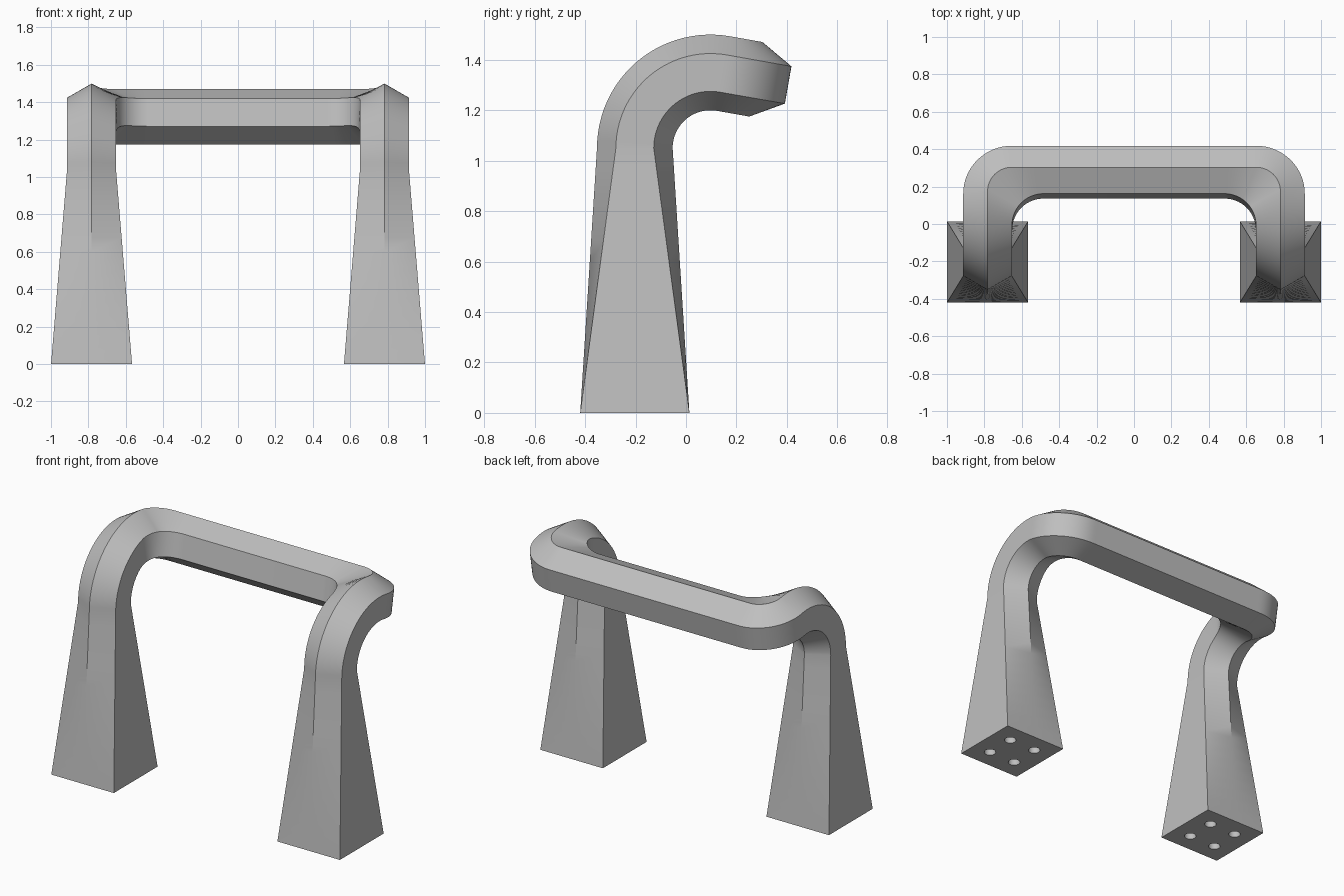
import bpy, bmesh
from math import sin, cos, asin, sqrt, radians, degrees

if "Cube" in bpy.data.objects:
    bpy.data.objects.remove(bpy.data.objects["Cube"])

LEG_X, LEG_Y, FOOT = 0.783, -0.203, 0.2165   # leg axis and half foot width
BEND, BEND_Z, TURN = 0.30, 1.05, 100         # upper bend of the leg
BEND_Y = LEG_Y + BEND
TILT = radians(TURN - 90)
FLAT, CORNER, FILLET = 0.13, 0.13, 0.17      # hexagon half width, corner radii
CX = LEG_X - CORNER

# Hexagon section: (sideways offset, outward offset)
HEX = [(0, .15), (FLAT, .075), (FLAT, -.075), (0, -.15), (-FLAT, -.075), (-FLAT, .075)]
SQUARE = [(0, FOOT), (FOOT, FOOT), (FOOT, -FOOT), (0, -FOOT), (-FOOT, -FOOT), (-FOOT, FOOT)]


def on_bend(x, r, deg):
    a = radians(deg)
    return (x, BEND_Y - r * cos(a), BEND_Z + r * sin(a))


def on_tilt(x, v, r):
    return (x, BEND_Y + v * cos(TILT) + r * sin(TILT),
            BEND_Z - v * sin(TILT) + r * cos(TILT))


def on_fillet(r, deg):
    # wide rounded inside corner between leg and bar
    t = radians(deg)
    v = FILLET * (sin(t) - 1)
    return on_tilt(CX - FILLET + FILLET * cos(t), v, sqrt(r * r - v * v))


def bend_point(u, w, a):
    r = BEND + w
    if u < 0:
        limit = TURN - degrees(asin(FILLET / r))
        if a > limit:
            return on_fillet(r, 35 * (a - limit) / (TURN - limit))
    return on_bend(LEG_X + u, r, a)


rings = []

# Tapered leg: square foot blending into the hexagon
for i in range(14):
    f = i / 14
    rings.append([(LEG_X + s[0] + (h[0] - s[0]) * f,
                   LEG_Y - s[1] - (h[1] - s[1]) * f, BEND_Z * f)
                  for s, h in zip(SQUARE, HEX)])

# Upper bend
for i in range(26):
    rings.append([bend_point(u, w, TURN * i / 25) for u, w in HEX])

# Corner into the crossbar
for i in range(1, 17):
    c = radians(90 * i / 16)
    rings.append([on_fillet(BEND + w, 35 + 20 * i / 16) if u < 0 else
                  on_tilt(CX + (CORNER + u) * cos(c), (CORNER + u) * sin(c), BEND + w)
                  for u, w in HEX])

# Start of the straight crossbar, where the inside fillet runs out
for i in range(1, 9):
    rings.append([on_fillet(BEND + w, 55 + 35 * i / 8) if u < 0 else
                  on_tilt(CX - FILLET * i / 8, CORNER + u, BEND + w)
                  for u, w in HEX])

# Mirrored half
rings += [[(-x, y, z) for x, y, z in ring] for ring in reversed(rings)]

bm = bmesh.new()
loops = [[bm.verts.new(p) for p in ring] for ring in rings]
for a, b in zip(loops, loops[1:]):
    for k in range(6):
        m = (k + 1) % 6
        bm.faces.new((a[k], a[m], b[m], b[k]))
bm.faces.new(loops[0])
bm.faces.new(loops[-1])
bmesh.ops.recalc_face_normals(bm, faces=bm.faces)
mesh = bpy.data.meshes.new("handle")
bm.to_mesh(mesh)
bm.free()
handle = bpy.data.objects.new("handle", mesh)
bpy.context.collection.objects.link(handle)

grey = bpy.data.materials.new("grey")
grey.diffuse_color = (0.52, 0.52, 0.52, 1)
grey.use_nodes = True
grey.node_tree.nodes["Principled BSDF"].inputs["Base Color"].default_value = grey.diffuse_color
mesh.materials.append(grey)

# Screw holes in the feet
bm = bmesh.new()
for sx in (-1, 1):
    for dx in (-.094, .094):
        for dy in (-.094, .094):
            res = bmesh.ops.create_cone(bm, cap_ends=True, segments=32,
                                        radius1=.035, radius2=.035, depth=.4)
            bmesh.ops.translate(bm, verts=res["verts"],
                                vec=(sx * LEG_X + dx, LEG_Y + dy, 0))
cut_mesh = bpy.data.meshes.new("screw_hole_cutter")
bm.to_mesh(cut_mesh)
bm.free()
cut_mesh.materials.append(grey)
cutter = bpy.data.objects.new("screw_hole_cutter", cut_mesh)
bpy.context.collection.objects.link(cutter)
cutter.hide_render = True

bpy.context.view_layer.objects.active = handle
handle.select_set(True)
mod = handle.modifiers.new("screw_holes", 'BOOLEAN')
mod.operation = 'DIFFERENCE'
mod.solver = 'EXACT'
mod.object = cutter
bpy.ops.object.modifier_apply(modifier=mod.name)
bpy.data.objects.remove(cutter)
bpy.ops.object.shade_smooth_by_angle(angle=radians(30))
